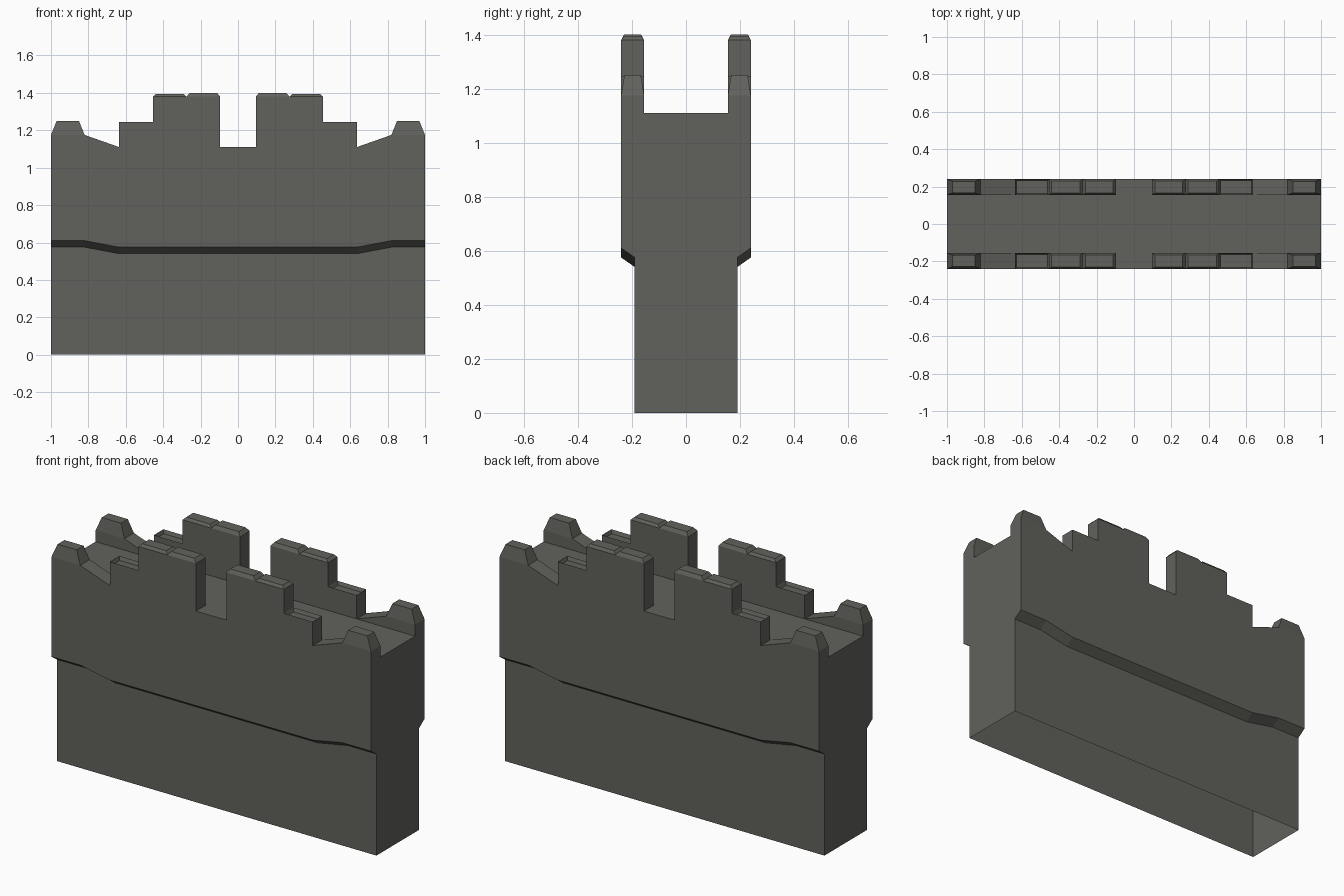
import bpy
import bmesh
from mathutils import Vector

if "Cube" in bpy.data.objects:
    bpy.data.objects.remove(bpy.data.objects["Cube"])

stone = bpy.data.materials.new("dark_grey_stone")
stone.diffuse_color = (0.12, 0.122, 0.108, 1)
stone.use_nodes = True
stone.node_tree.nodes["Principled BSDF"].inputs["Base Color"].default_value = stone.diffuse_color

Y_BASE, Y_OUT, Y_IN = 0.19, 0.24, 0.155   # lower wall, overhang, parapet inside
WALK = 1.11                               # walkway height

bm = bmesh.new()


def face(points):
    bm.faces.new([bm.verts.new(p) for p in points])


def face_xz(y, pts):
    face([(x, y, z) for x, z in pts])


def face_yz(x, pts):
    face([(x, y, z) for y, z in pts])


def strip(a, b, y0, y1):
    """Quad spanning y0..y1 between two (x, z) points."""
    face([(a[0], y0, a[1]), (b[0], y0, b[1]), (b[0], y1, b[1]), (a[0], y1, a[1])])


def cap(x0, x1, z, dz, ix, iy):
    """Tapered merlon top: inset rectangle raised (or sunk) by dz."""
    low = [(x0, Y_IN), (x1, Y_IN), (x1, Y_OUT), (x0, Y_OUT)]
    top = [(x0 + ix, Y_IN + iy), (x1 - ix, Y_IN + iy),
           (x1 - ix, Y_OUT - iy), (x0 + ix, Y_OUT - iy)]
    low = [(x, y, z) for x, y in low]
    top = [(x, y, z + dz) for x, y in top]
    for i in range(4):
        j = (i + 1) % 4
        face([low[i], low[j], top[j], top[i]])
    face(top)


# One quarter of the wall (x >= 0, y >= 0); the underside stays open
ledge = [(0, 0.54), (0.635, 0.54), (0.82, 0.575), (1, 0.575)]
RISE = 0.035
steps = [(0.635, WALK), (0.635, 1.245), (0.455, 1.245), (0.455, 1.38),
         (0.275, 1.38), (0.095, 1.38), (0.095, WALK)]
corner = [(1, 1.175), (0.82, 1.175)]

# Lower wall and sloping underside of the overhang
face_xz(Y_BASE, [(1, 0), (0, 0)] + ledge)
for (xa, za), (xb, zb) in zip(ledge, ledge[1:]):
    face([(xa, Y_BASE, za), (xb, Y_BASE, zb),
          (xb, Y_OUT, zb + RISE), (xa, Y_OUT, za + RISE)])

# Outer upper wall and inner parapet faces
face_xz(Y_OUT, [(x, z + RISE) for x, z in ledge] + corner + steps + [(0, WALK)])
face_xz(Y_IN, steps)
face_xz(Y_IN, [(0.635, WALK), (1, WALK)] + corner)

# End wall
face_yz(1, [(0, 0), (Y_BASE, 0), (Y_BASE, 0.575), (Y_OUT, 0.61),
            (Y_OUT, 1.175), (Y_IN, 1.175), (Y_IN, WALK), (0, WALK)])

# Merlon sides, sloped parapet and walkway
for a, b in (steps[0:2], steps[2:4], steps[5:7]):
    strip(a, b, Y_IN, Y_OUT)
strip(steps[0], corner[1], Y_IN, Y_OUT)
strip((0, WALK), (0.095, WALK), Y_IN, Y_OUT)
face([(x, y, WALK) for x, y in ((0, 0), (1, 0), (1, Y_IN), (0.635, Y_IN),
                                (0.095, Y_IN), (0, Y_IN))])

# Merlon tops: two tall ones, a sunken step, and the corner one
cap(0.095, 0.275, 1.38, 0.02, 0.017, 0.011)
cap(0.275, 0.455, 1.38, 0.015, 0.015, 0.011)
cap(0.455, 0.635, 1.245, -0.02, 0.008, 0.008)
cap(0.82, 1.0, 1.175, 0.075, 0.03, 0.012)

# Mirror the quarter to all four sides and weld
for axis in (0, 1):
    dup = bmesh.ops.duplicate(bm, geom=bm.verts[:] + bm.edges[:] + bm.faces[:])
    scale = Vector((1, 1, 1))
    scale[axis] = -1
    bmesh.ops.scale(bm, vec=scale,
                    verts=[g for g in dup["geom"] if isinstance(g, bmesh.types.BMVert)])
bmesh.ops.remove_doubles(bm, verts=bm.verts[:], dist=0.0005)
bmesh.ops.recalc_face_normals(bm, faces=bm.faces[:])

mesh = bpy.data.meshes.new("battlement_wall")
bm.to_mesh(mesh)
bm.free()
mesh.materials.append(stone)
wall = bpy.data.objects.new("battlement_wall", mesh)
bpy.context.collection.objects.link(wall)
